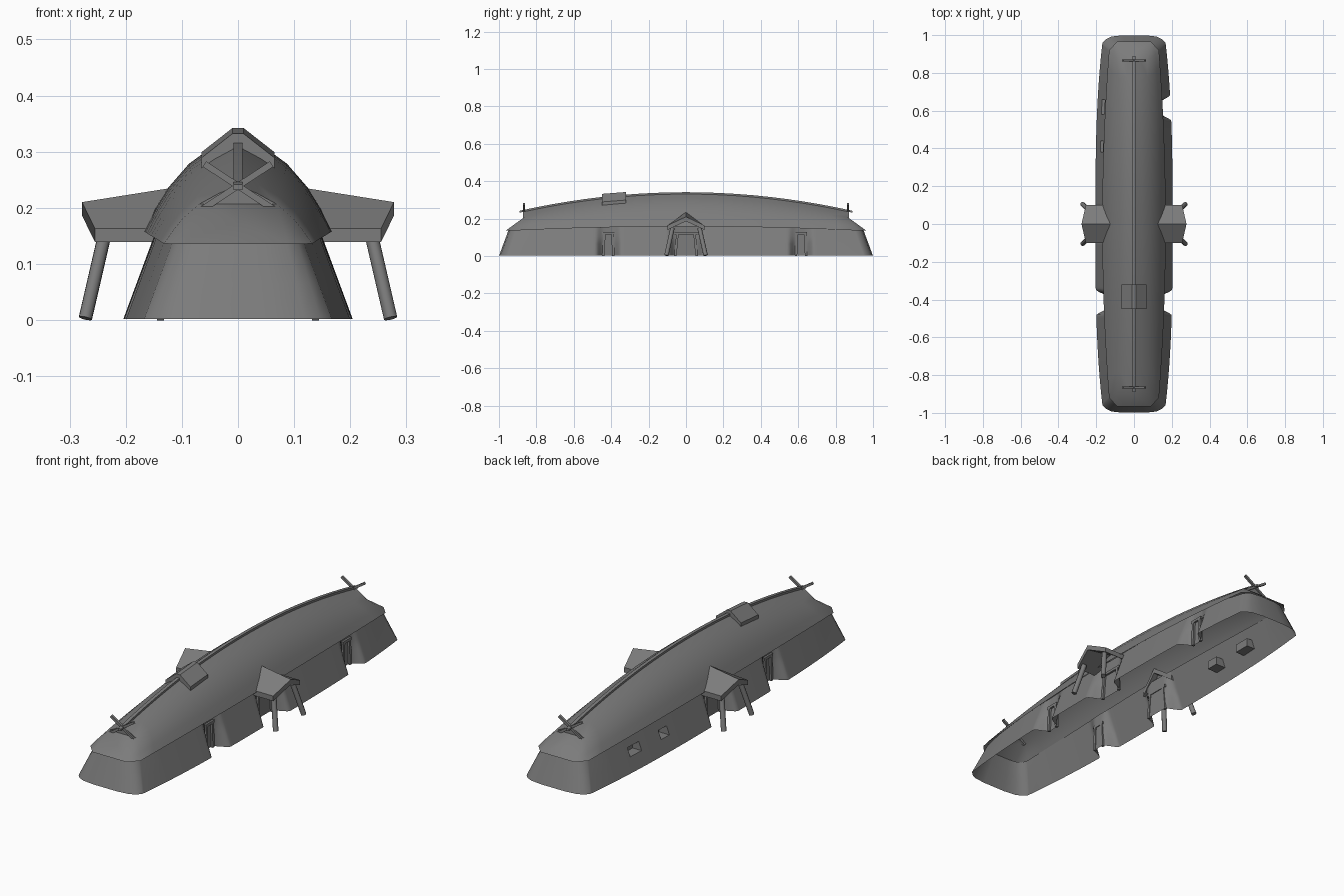
import bpy, bmesh, math
from mathutils import Vector

if "Cube" in bpy.data.objects:
    bpy.data.objects.remove(bpy.data.objects["Cube"])

# one dark grey for the whole building
dark = bpy.data.materials.new("dark_grey")
dark.diffuse_color = (0.2, 0.2, 0.2, 1)
dark.use_nodes = True
dark.node_tree.nodes["Principled BSDF"].inputs["Base Color"].default_value = dark.diffuse_color


def make(name, verts, faces, smooth=None):
    me = bpy.data.meshes.new(name)
    me.from_pydata([tuple(v) for v in verts], [], faces)
    bm = bmesh.new()
    bm.from_mesh(me)
    bmesh.ops.recalc_face_normals(bm, faces=bm.faces)
    bm.to_mesh(me)
    bm.free()
    me.materials.append(dark)
    ob = bpy.data.objects.new(name, me)
    bpy.context.collection.objects.link(ob)
    if smooth:
        shade(ob, smooth)
    return ob


def shade(ob, angle):
    bpy.ops.object.select_all(action='DESELECT')
    ob.select_set(True)
    bpy.context.view_layer.objects.active = ob
    bpy.ops.object.shade_smooth_by_angle(angle=math.radians(angle))


def loft(name, sections, smooth=None):
    # closed sections joined in order and capped at both ends
    n = len(sections[0])
    verts = [p for s in sections for p in s]
    faces = [(r * n + i, r * n + (i + 1) % n, (r + 1) * n + (i + 1) % n, (r + 1) * n + i)
             for r in range(len(sections) - 1) for i in range(n)]
    faces += [tuple(range(n)), tuple(range(len(verts) - n, len(verts)))]
    return make(name, verts, faces, smooth)


def beam(name, a, b, r, sides=4, turn=math.pi / 4, smooth=None):
    # straight bar between two points, r is the corner radius
    a, b = Vector(a), Vector(b)
    q = (b - a).to_track_quat('Z', 'Y')
    ring = [q @ Vector((r * math.cos(turn + k * math.tau / sides),
                        r * math.sin(turn + k * math.tau / sides), 0)) for k in range(sides)]
    return loft(name, [[a + v for v in ring], [b + v for v in ring]], smooth)


# --- turf walls: boat-shaped plan, battered sides, curved door niches, open below
NICHES = {1: [(-0.415, 0.025), (0, 0.055), (0.615, 0.025)], -1: [(-0.415, 0.025), (0, 0.055)]}
WINDOWS = [(0.38, 0.44), (0.58, 0.66)]
NICHE_X, SLOPE = 0.135, 0.37


def wall_x(y, z, side):
    x = 0.205 - 0.042 * abs(y) ** 3 - SLOPE * z
    s = 0
    for c, flat in NICHES[side]:
        t = min(1, max(0, 1 - (abs(y - c) - flat) / 0.045))
        s = max(s, t * t * (3 - 2 * t))
    return x + (min(NICHE_X, x) - x) * s


def wall_ring(f):
    pts = []
    for side in (1, -1):
        ys = [side * k * 0.01 for k in range(-96, 97)]
        if side == -1:
            ys = [y for y in ys if not any(a + .005 < y < b - .005 for a, b in WINDOWS)]
        for y in ys:
            z = f if f < 0.12 else 0.138 + 0.045 * (1 - y * y)
            yy = y - math.copysign(SLOPE * z * max(0, (abs(y) - 0.8) / 0.16), y)
            pts.append((side * wall_x(y, z, side), yy, z))
        z = f if f < 0.12 else 0.141
        for x in (0.147, 0.12, 0.06, -0.06, -0.12, -0.147):
            y = 1.0 - (0.02 if abs(x) > 0.13 else 0.007 if abs(x) > 0.1 else 0) - SLOPE * z
            pts.append((side * x * (1 - 2 * z), side * y, z))
    return pts


rings = [wall_ring(f) for f in (0.002, 0.065, 0.105, 0.2)]
n = len(rings[0])
wall = make("turf_wall", [p for r in rings for p in r],
            [(r * n + i, r * n + (i + 1) % n, (r + 1) * n + (i + 1) % n, (r + 1) * n + i)
             for r in range(3) for i in range(n)])

# window recesses pushed in through the left wall
bm = bmesh.new()
bm.from_mesh(wall.data)
picked = []
for f in bm.faces:
    c = f.calc_center_median()
    if c.x < -0.1 and 0.065 < c.z < 0.105 and any(abs(c.y - (a + b) / 2) < .005 for a, b in WINDOWS) \
            and f.calc_area() > 0.0015:
        picked.append(f)
for f in bmesh.ops.extrude_discrete_faces(bm, faces=picked)['faces']:
    for v in f.verts:
        v.co.x = -0.125
bm.to_mesh(wall.data)
bm.free()
shade(wall, 50)


# --- curved roof with hipped ends and small gables
def ridge_z(y):
    return 0.335 - 0.095 * (y / 0.87) ** 2


PROFILE = [(1, 0), (0.87, 0.24), (0.74, 0.44), (0.52, 0.68), (0.26, 0.86), (0, 1)]
FULL = PROFILE + [(-x, z) for x, z in PROFILE[-2::-1]]
m, ROWS = len(FULL), 21
verts, faces = [], []
for r in range(ROWS):
    t = -1 + 2 * r / (ROWS - 1)
    hw, ez = 0.168 - 0.036 * t * t, 0.158 - 0.022 * t * t
    for x, h in FULL:
        y = t * (0.865 + 0.055 * max(0, 1 - h / 0.68))
        verts.append((hw * x, y, ez + (ridge_z(t * 0.87) - ez) * h))
for r in range(ROWS - 1):
    faces += [(r * m + i, r * m + i + 1, (r + 1) * m + i + 1, (r + 1) * m + i) for i in range(m - 1)]
for s, o in ((-1, 0), (1, (ROWS - 1) * m)):
    k = len(verts)
    verts += [(0.09, s * 0.965, 0.135), (-0.09, s * 0.965, 0.135)]
    faces += [(o, o + 1, k), (o + 1, o + 2, k), (o + 2, o + 3, k), (k, o + 3, o + m - 4, k + 1),
              (o + m - 1, o + m - 2, k + 1), (o + m - 2, o + m - 3, k + 1), (o + m - 3, o + m - 4, k + 1),
              tuple(o + i for i in range(3, m - 3))]
make("roof", verts, faces, smooth=30)

# --- ridge beam following the roof line
loft("ridge_beam", [[(x, y, ridge_z(y) + dz) for x, dz in
                     ((-.008, -.004), (.008, -.004), (.008, .006), (-.008, .006))]
                    for y in [-0.89 + 0.089 * k for k in range(21)]])

# --- crossed boards on each gable
for end, s in (("front", -1), ("back", 1)):
    for k in (-1, 1):
        beam(f"{end}_gable_board", (-0.07 * k, s * 0.866, 0.193), (0.06 * k, s * 0.866, 0.278), 0.008)

# --- smoke vent saddle over the ridge
saddle = [(.065, .28), (.065, .299), (.01, .342), (-.01, .342), (-.065, .299), (-.065, .28), (0, .32)]
loft("smoke_vent", [[(x, y, z + dz) for x, z in saddle] for y, dz in ((-.45, -.01), (-.32, 0))])

for side, label in ((1, "right"), (-1, "left")):
    # door frames in the niches
    for c, flat in NICHES[side]:
        x, w = side * (NICHE_X + 0.003), flat + 0.002
        for k in (-1, 1):
            beam(f"{label}_door_jamb", (x, c + k * w, 0), (x, c + k * w * 0.8, 0.12), 0.009)
        beam(f"{label}_door_lintel", (x, c - w - .006, 0.122), (x, c + w + .006, 0.122), 0.009)

    # porch roof: folded slab with raked front
    def section(rx, rz, ex):
        top = [(ex, -.1, .163), (rx, 0, rz), (ex, .1, .163)]
        return [(side * x, y, z) for x, y, z in
                top + [(x, y, z - .024) for x, y, z in reversed(top)]]
    loft(f"{label}_porch_roof", [section(.278, .21, .255), section(.12, .235, .14)])

    # splayed porch posts
    for k in (-1, 1):
        beam(f"{label}_porch_post", (side * .238, k * .072, .15), (side * .272, k * .105, .003), .012, 10,
             smooth=40)
